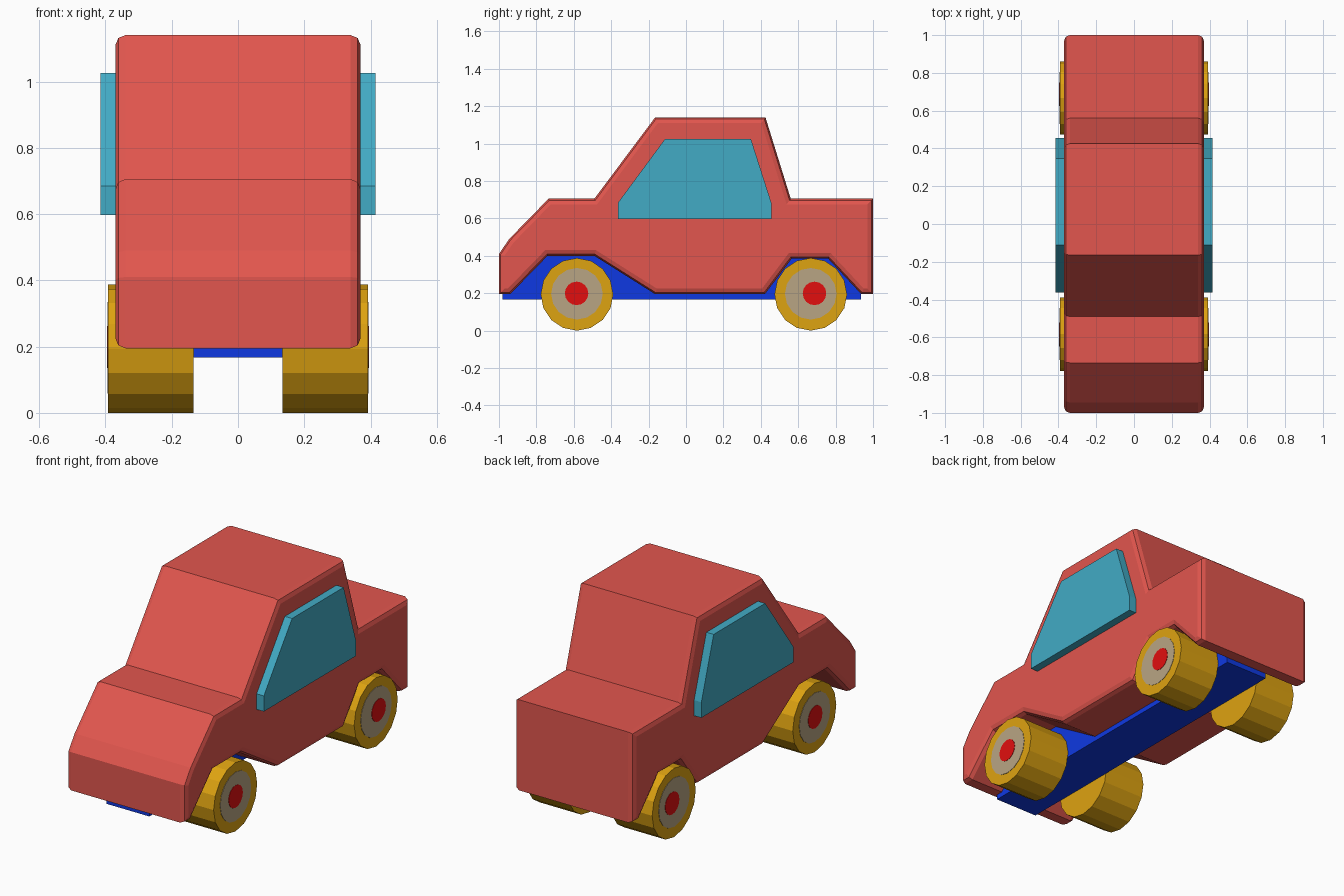
import bpy, bmesh, math
from mathutils import Matrix

if "Cube" in bpy.data.objects:
    bpy.data.objects.remove(bpy.data.objects["Cube"])


def material(name, rgb):
    lin = [((c / 255 + 0.055) / 1.055) ** 2.4 if c > 10 else c / 255 / 12.92 for c in rgb]
    m = bpy.data.materials.new(name)
    m.diffuse_color = (*lin, 1)
    m.use_nodes = True
    m.node_tree.nodes["Principled BSDF"].inputs["Base Color"].default_value = m.diffuse_color
    return m


RED = material("body red", (226, 86, 78))
TEAL = material("window teal", (66, 171, 197))
BLUE = material("chassis blue", (15, 57, 226))
GOLD = material("tyre gold", (222, 163, 17))
TAN = material("hub tan", (185, 165, 131))
SCARLET = material("cap scarlet", (226, 15, 15))


def finish(bm, name, mat):
    bmesh.ops.recalc_face_normals(bm, faces=bm.faces)
    me = bpy.data.meshes.new(name)
    bm.to_mesh(me)
    bm.free()
    me.materials.append(mat)
    ob = bpy.data.objects.new(name, me)
    bpy.context.collection.objects.link(ob)
    return ob


def slab(name, profile, x0, x1, mat, bevel=0):
    """Side profile (y, z) extruded along x, with optionally rounded side outlines."""
    bm = bmesh.new()
    face = bm.faces.new([bm.verts.new((x0, y, z)) for y, z in profile])
    res = bmesh.ops.extrude_face_region(bm, geom=[face], use_keep_orig=True)
    for v in res["geom"]:
        if isinstance(v, bmesh.types.BMVert):
            v.co.x = x1
    bmesh.ops.recalc_face_normals(bm, faces=bm.faces)
    if bevel:
        rim = [e for e in bm.edges if abs(e.verts[0].co.x - e.verts[1].co.x) < 1e-5]
        bmesh.ops.bevel(bm, geom=rim, offset=bevel, offset_type='OFFSET',
                        segments=2, profile=0.5, affect='EDGES')
    return finish(bm, name, mat)


def disc(name, x0, x1, y, z, r, sides, mat):
    """Cylinder lying along x, with a vertex at the bottom."""
    bm = bmesh.new()
    bmesh.ops.create_cone(bm, cap_ends=True, segments=sides, radius1=r, radius2=r,
                          depth=abs(x1 - x0),
                          matrix=Matrix.Translation(((x0 + x1) / 2, y, z))
                          @ Matrix.Rotation(math.pi / 2, 4, 'Y'))
    return finish(bm, name, mat)


# Body shell with wheel arches
body = [(-1, 0.195), (-1, 0.41), (-0.945, 0.49), (-0.735, 0.705), (-0.49, 0.705),
        (-0.165, 1.14), (0.425, 1.14), (0.56, 0.705), (1, 0.705), (1, 0.195),
        (0.937, 0.195), (0.76, 0.385), (0.565, 0.385), (0.422, 0.195),
        (-0.165, 0.195), (-0.49, 0.4), (-0.74, 0.4), (-0.94, 0.195)]
slab("body", body, -0.37, 0.37, RED, bevel=0.03)

# Chassis
slab("chassis", [(-0.98, 0.167), (0.935, 0.167), (0.935, 0.42), (-0.98, 0.42)],
     -0.134, 0.134, BLUE)

# Side windows and wheels
window = [(-0.363, 0.597), (-0.363, 0.685), (-0.112, 1.025),
          (0.347, 1.025), (0.456, 0.685), (0.456, 0.597)]
for s, side in ((1, "right"), (-1, "left")):
    slab(side + "_window", window, s * 0.34, s * 0.415, TEAL)
    for end, y, cap_y in (("front", -0.583, -0.585), ("back", 0.667, 0.687)):
        n = f"{end}_{side}_"
        disc(n + "wheel", s * 0.134, s * 0.392, y, 0.194, 0.194, 16, GOLD)
        disc(n + "hub", s * 0.385, s * 0.394, y, 0.197, 0.138, 16, TAN)
        disc(n + "cap", s * 0.387, s * 0.396, cap_y, 0.199, 0.063, 16, SCARLET)
